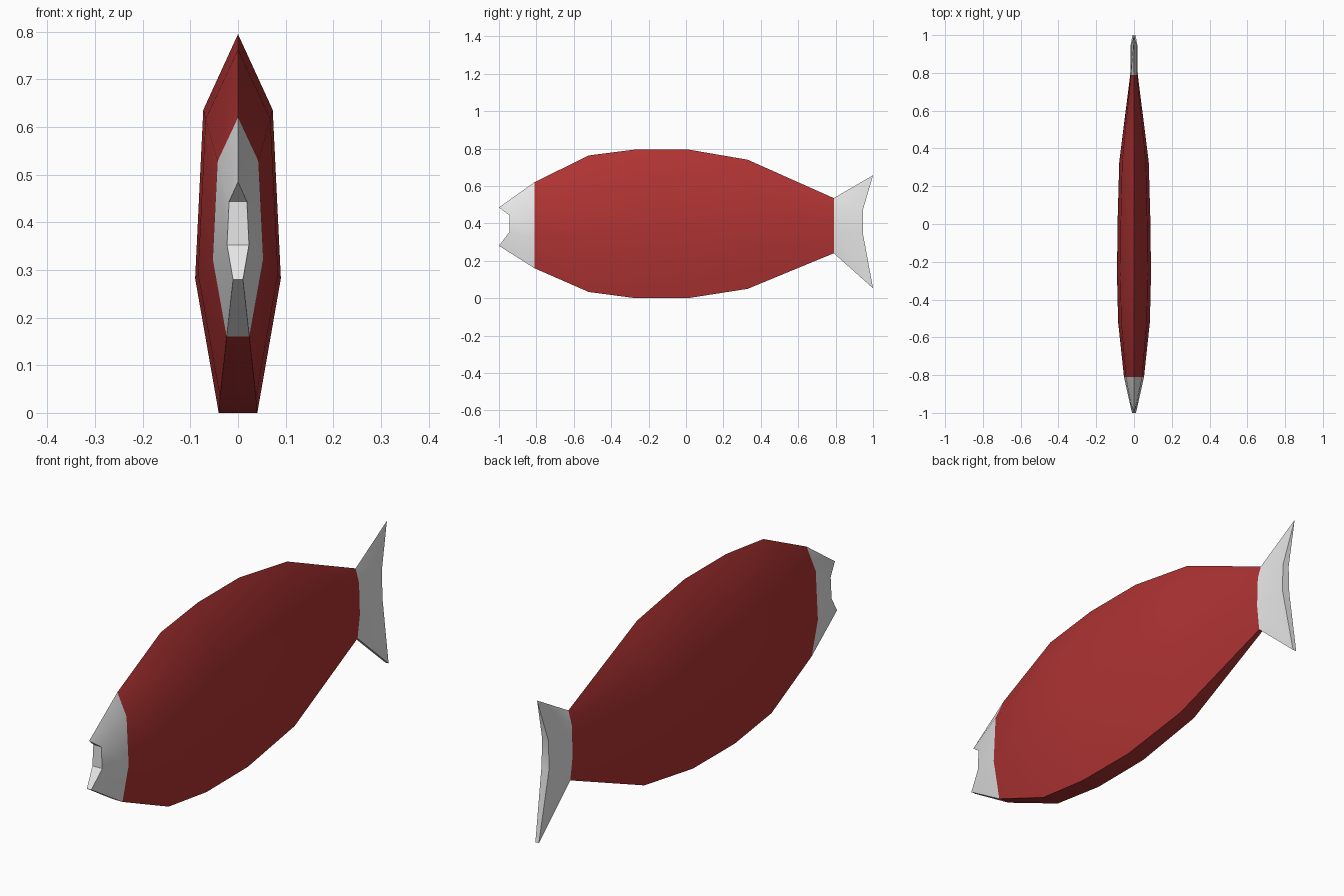
import bpy, bmesh, math

cube = bpy.data.objects.get("Cube")
if cube:
    bpy.data.objects.remove(cube, do_unlink=True)


def make_material(name, rgb):
    mat = bpy.data.materials.new(name)
    mat.use_nodes = True
    color = (*rgb, 1.0)
    mat.diffuse_color = color
    mat.node_tree.nodes["Principled BSDF"].inputs["Base Color"].default_value = color
    return mat


red = make_material("body red", (0.43, 0.033, 0.033))
grey = make_material("pale grey", (0.8, 0.8, 0.8))

UPPER, LOWER = 0.8, 0.355   # heights of the side edges within a section

# Sections from mouth to tail: y, y of side edges, bottom, top, half width
sections = [
    (-1.00, -0.945, 0.28, 0.485, 0.023),
    (-0.81, -0.81, 0.16, 0.62, 0.053),
    (-0.52, -0.52, 0.033, 0.763, 0.084),
    (-0.27, -0.27, 0.0, 0.795, 0.09),
    (0.01, 0.01, 0.0, 0.795, 0.087),
    (0.33, 0.33, 0.05, 0.74, 0.078),
    (0.79, 0.79, 0.24, 0.535, 0.02),
    (1.00, 0.945, 0.053, 0.657, 0.018),
]
tail = len(sections) - 1

bm = bmesh.new()
rings = []
for i, (y, y_side, low, high, w) in enumerate(sections):
    height = high - low
    z_up, z_low = low + UPPER * height, low + LOWER * height
    if i == tail:           # the tail fin notch is narrower
        z_up, z_low = 0.47, 0.35
    right = [(0.81 * w, y_side, z_up), (w, y_side, z_low), (0.45 * w, y, low)]
    left = [(-x, py, z) for x, py, z in reversed(right)]
    rings.append([bm.verts.new(p) for p in [(0, y, high)] + right + left])

# Skin: red body between grey head and grey tail fin
for i, (a, b) in enumerate(zip(rings, rings[1:])):
    for j in range(len(a)):
        k = (j + 1) % len(a)
        face = bm.faces.new((a[j], a[k], b[k], b[j]))
        face.material_index = 1 if i in (0, tail - 1) else 0

# Notched mouth and tail ends
for r in (rings[0], rings[-1]):
    for corners in ((0, 1, 6), (1, 2, 5, 6), (2, 3, 4, 5)):
        bm.faces.new([r[c] for c in corners]).material_index = 1

bmesh.ops.recalc_face_normals(bm, faces=bm.faces)
mesh = bpy.data.meshes.new("fish_body")
bm.to_mesh(mesh)
bm.free()
mesh.materials.append(red)
mesh.materials.append(grey)

fish = bpy.data.objects.new("fish_body", mesh)
bpy.context.collection.objects.link(fish)
bpy.ops.object.select_all(action='DESELECT')
fish.select_set(True)
bpy.context.view_layer.objects.active = fish
bpy.ops.object.shade_smooth_by_angle(angle=math.radians(30))
